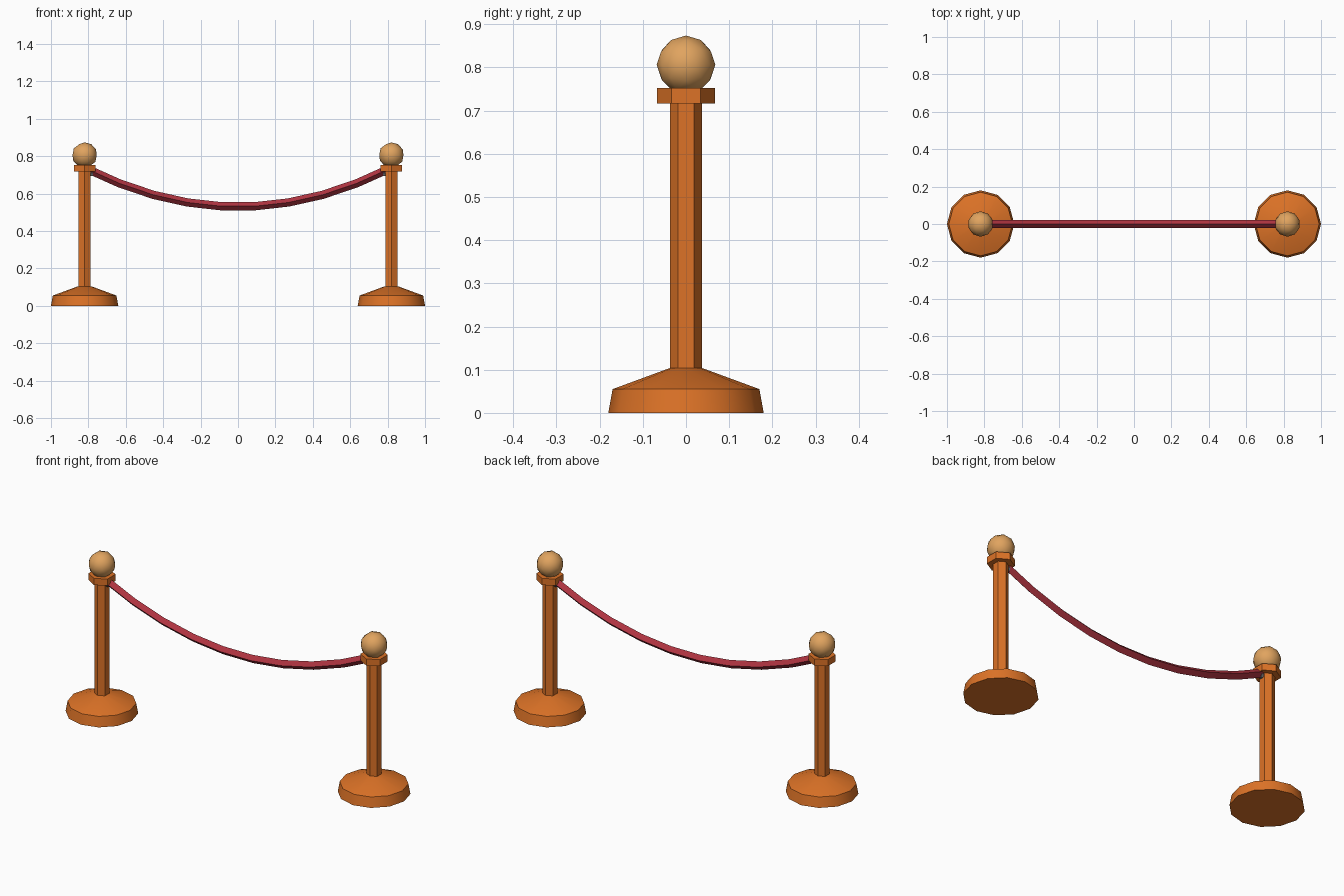
import bpy
import bmesh
import math
from mathutils import Vector

cube = bpy.data.objects.get("Cube")
if cube:
    bpy.data.objects.remove(cube, do_unlink=True)


def material(name, colour):
    mat = bpy.data.materials.new(name)
    mat.use_nodes = True
    mat.diffuse_color = (*colour, 1)
    mat.node_tree.nodes["Principled BSDF"].inputs["Base Color"].default_value = (*colour, 1)
    return mat


orange = material("orange metal", (0.72, 0.17, 0.02))
tan = material("tan brass", (0.75, 0.37, 0.115))
red = material("red rope", (0.43, 0.034, 0.052))
grey = material("grey steel", (0.2, 0.2, 0.21))


def finish(name, bm, mat):
    bmesh.ops.recalc_face_normals(bm, faces=bm.faces)
    mesh = bpy.data.meshes.new(name)
    bm.to_mesh(mesh)
    bm.free()
    mesh.materials.append(mat)
    obj = bpy.data.objects.new(name, mesh)
    bpy.context.collection.objects.link(obj)
    bpy.ops.object.select_all(action="DESELECT")
    obj.select_set(True)
    bpy.context.view_layer.objects.active = obj
    bpy.ops.object.shade_smooth_by_angle(angle=math.radians(35))
    return obj


def skin(name, rings, mat):
    """Join rings of points into a capped tube."""
    bm = bmesh.new()
    loops = [[bm.verts.new(p) for p in ring] for ring in rings]
    count = len(loops[0])
    for a, b in zip(loops, loops[1:]):
        for i in range(count):
            j = (i + 1) % count
            bm.faces.new((a[i], a[j], b[j], b[i]))
    bm.faces.new(loops[0])
    bm.faces.new(loops[-1])
    return finish(name, bm, mat)


def ring(centre, u, v, radius, sides):
    angles = [math.tau * i / sides for i in range(sides)]
    return [centre + radius * (u * math.cos(a) + v * math.sin(a)) for a in angles]


def lathe(name, x, profile, sides, mat):
    """Upright part with a corner on the y axis."""
    return skin(name, [ring(Vector((x, 0, z)), Vector((0, 1, 0)), Vector((1, 0, 0)), r, sides)
                       for r, z in profile], mat)


POST_X = 0.82
SAG = 0.31
LOW = 0.53

# Two matching posts
for side, s in (("left", 1), ("right", -1)):
    x = s * POST_X
    lathe(side + "_base", x, [(0.18, 0), (0.17, 0.055), (0.037, 0.104)], 12, orange)
    lathe(side + "_pole", x, [(0.037, 0.09), (0.037, 0.73)], 6, orange)
    lathe(side + "_collar", x, [(0.067, 0.717), (0.067, 0.753)], 6, orange)

    # Ball finial
    bm = bmesh.new()
    bmesh.ops.create_icosphere(bm, subdivisions=2, radius=0.068)
    bmesh.ops.translate(bm, verts=bm.verts, vec=(x, 0, 0.806))
    finish(side + "_ball", bm, tan)

    # Small clip holding the rope end
    skin(side + "_clip", [ring(Vector((s * cx, 0, 0.71)), Vector((0, 1, 0)), Vector((0, 0, 1)), 0.017, 6)
                          for cx in (0.775, 0.81)], grey)

# Sagging rope with a diamond cross-section
rings = []
STEPS = 9
for i in range(STEPS + 1):
    x = -0.81 + 1.62 * i / STEPS
    normal = Vector((-2 * SAG * x, 0, 1)).normalized()
    rings.append(ring(Vector((x, 0, LOW + SAG * x * x)), Vector((0, 1, 0)), normal, 0.022, 4))
skin("rope", rings, red)
